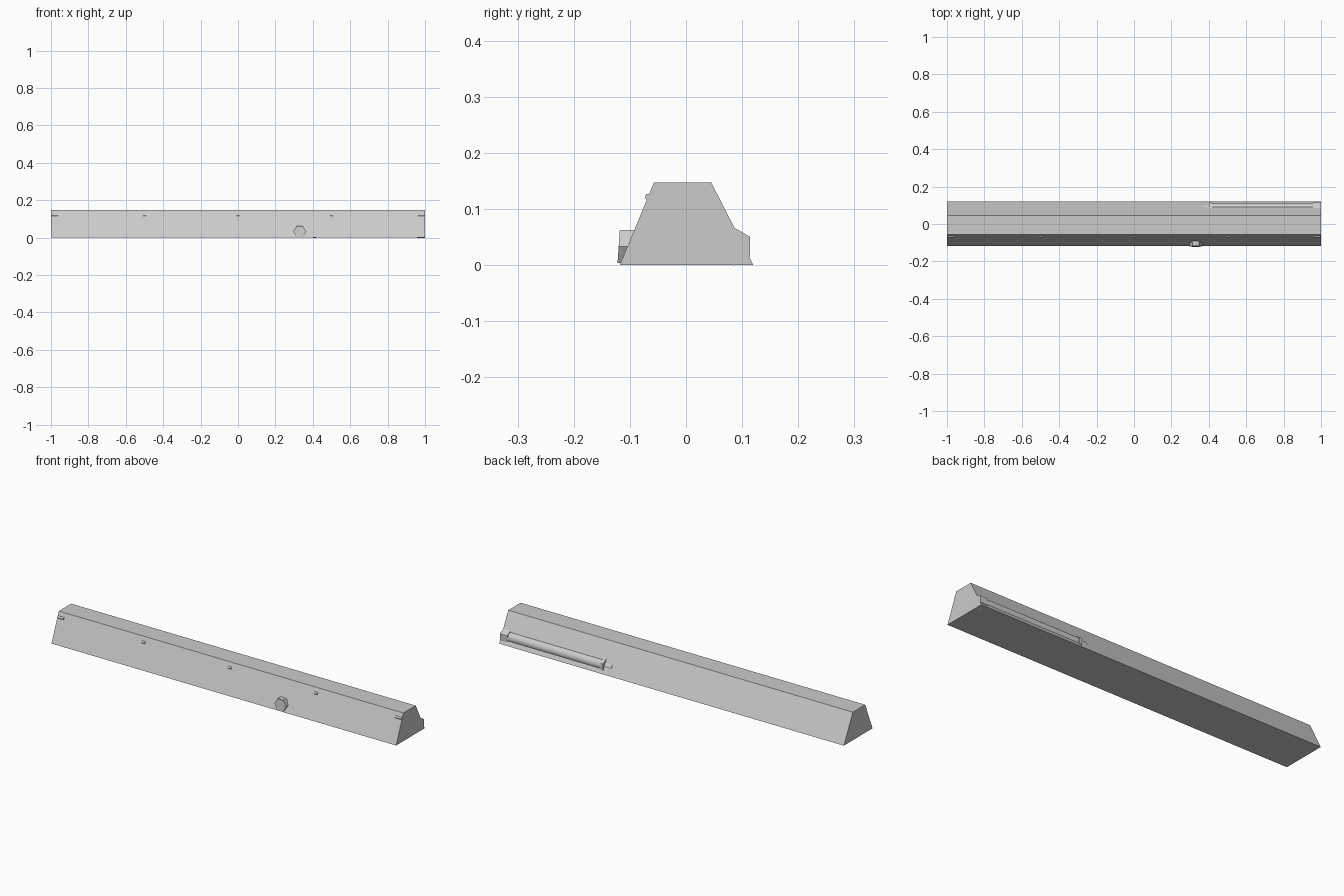
import bpy, bmesh, math
from mathutils import Matrix, Vector

default = bpy.data.objects.get("Cube")
if default:
    bpy.data.objects.remove(default, do_unlink=True)

grey = bpy.data.materials.new("light grey")
grey.use_nodes = True
COLOUR = (0.6, 0.6, 0.6, 1)
grey.diffuse_color = COLOUR
grey.node_tree.nodes["Principled BSDF"].inputs["Base Color"].default_value = COLOUR


def finish(name, bm, smooth=False):
    bmesh.ops.recalc_face_normals(bm, faces=bm.faces[:])
    mesh = bpy.data.meshes.new(name)
    bm.to_mesh(mesh)
    bm.free()
    mesh.materials.append(grey)
    obj = bpy.data.objects.new(name, mesh)
    bpy.context.collection.objects.link(obj)
    if smooth:
        bpy.ops.object.select_all(action="DESELECT")
        obj.select_set(True)
        bpy.context.view_layer.objects.active = obj
        bpy.ops.object.shade_smooth_by_angle(angle=math.radians(40))
    return obj


def rod(name, x0, x1, y, z, radius, sides, smooth=False):
    """Prism lying along x, with a vertex pointing towards +y."""
    bm = bmesh.new()
    rot = Matrix.Rotation(math.pi / 2, 4, "Y") @ Matrix.Rotation(math.pi / 2, 4, "Z")
    bmesh.ops.create_cone(bm, cap_ends=True, segments=sides, radius1=radius,
                          radius2=radius, depth=x1 - x0,
                          matrix=Matrix.Translation(((x0 + x1) / 2, y, z)) @ rot)
    return finish(name, bm, smooth)


# Tapered beam, extruded from its end profile
bm = bmesh.new()
profile = [(-0.118, 0), (0.12, 0), (0.045, 0.147), (-0.057, 0.147)]
end = bm.faces.new([bm.verts.new((-1, y, z)) for y, z in profile])
ext = bmesh.ops.extrude_face_region(bm, geom=[end])
bmesh.ops.translate(bm, vec=(2, 0, 0),
                    verts=[g for g in ext["geom"] if isinstance(g, bmesh.types.BMVert)])
bm.faces.ensure_lookup_table()
if not any(all(v.co.x < 0 for v in f.verts) for f in bm.faces):
    bm.faces.new([v for v in bm.verts if v.co.x < 0])
finish("beam", bm)

# Bolt sunk into the back slope
AXIS = (0.085, 0.033)
rod("bolt_head", 0.957, 1.0, *AXIS, 0.034, 6)
rod("bolt_shank", 0.41, 0.96, *AXIS, 0.027, 24, True)
rod("bolt_nut", 0.402, 0.417, *AXIS, 0.034, 6)
rod("bolt_tip", 0.36, 0.405, *AXIS, 0.02, 12, True)

# Hexagonal knob on the front slope, with a slightly recessed face
bm = bmesh.new()
bmesh.ops.create_cone(bm, cap_ends=True, segments=6, radius1=0.034, radius2=0.034,
                      depth=0.06, matrix=Matrix.Translation((0.33, -0.09, 0.033))
                      @ Matrix.Rotation(math.pi / 2, 4, "X")
                      @ Matrix.Rotation(math.pi / 2, 4, "Z"))
if max(v.co.z for v in bm.verts) > 0.065:  # keep the flats on top and bottom
    bmesh.ops.rotate(bm, verts=bm.verts[:], cent=(0.33, -0.09, 0.033),
                     matrix=Matrix.Rotation(math.pi / 6, 3, "Y"))
face = min(bm.faces, key=lambda f: f.calc_center_median().y)
for v in face.verts:
    v.co.y -= 0.07 * (0.033 - v.co.z)
bmesh.ops.inset_region(bm, faces=[face], thickness=0.004, depth=-0.001)
finish("front_knob", bm)

# Small studs along the upper front edge, longer pins at the two ends
for i, x in enumerate((-0.5, 0, 0.5)):
    rod(f"front_stud_{i + 1}", x - 0.009, x + 0.009, -0.067, 0.121, 0.006, 12, True)
for side, x in (("right", -0.98), ("left", 0.98)):
    rod(f"end_pin_{side}", x - 0.018, x + 0.018, -0.067, 0.121, 0.006, 12, True)
